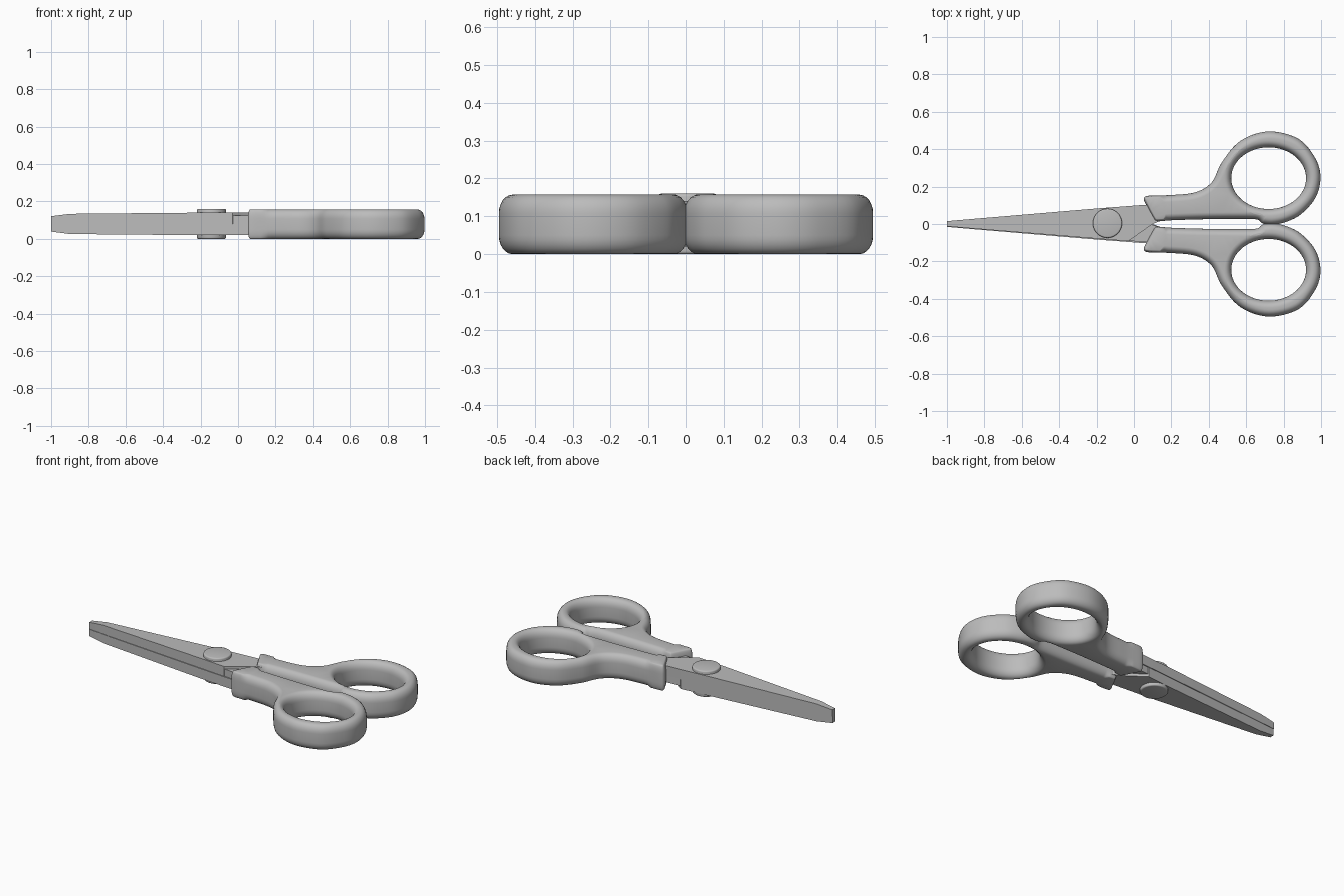
import bpy, bmesh, math
from mathutils import Vector

cube = bpy.data.objects.get("Cube")
if cube:
    bpy.data.objects.remove(cube, do_unlink=True)

grey = bpy.data.materials.new("plain_grey")
grey.use_nodes = True
colour = (0.5, 0.5, 0.5, 1)
grey.diffuse_color = colour
grey.node_tree.nodes["Principled BSDF"].inputs["Base Color"].default_value = colour


def finish(bm, name, angle=40):
    """Turn a bmesh into a shaded object."""
    bmesh.ops.recalc_face_normals(bm, faces=bm.faces[:])
    mesh = bpy.data.meshes.new(name)
    bm.to_mesh(mesh)
    bm.free()
    mesh.materials.append(grey)
    obj = bpy.data.objects.new(name, mesh)
    bpy.context.collection.objects.link(obj)
    bpy.ops.object.select_all(action="DESELECT")
    obj.select_set(True)
    bpy.context.view_layer.objects.active = obj
    bpy.ops.object.shade_smooth_by_angle(angle=math.radians(angle))
    return obj


def smooth_loop(points, steps=6):
    """Closed Catmull-Rom curve through the points."""
    pts = [Vector(p) for p in points]
    n, out = len(pts), []
    for i in range(n):
        a, b, c, d = (pts[(i + k) % n] for k in (-1, 0, 1, 2))
        # end corners stay straight instead of overshooting
        scale = min(1, (c - b).length / max((c - a).length, 1e-6) * 2)
        scale2 = min(1, (c - b).length / max((d - b).length, 1e-6) * 2)
        m0, m1 = (c - a) * 0.5 * scale, (d - b) * 0.5 * scale2
        for s in range(steps):
            t = s / steps
            out.append(b * (2*t**3 - 3*t*t + 1) + m0 * (t**3 - 2*t*t + t)
                       + c * (3*t*t - 2*t**3) + m1 * (t**3 - t*t))
    return out


def inset(loop, amount, side):
    out = []
    for i, p in enumerate(loop):
        d = (loop[(i + 1) % len(loop)] - loop[i - 1]).normalized()
        k = amount * (0.35 if p.x < 0.16 else 1)
        out.append(p + Vector((d.y, -d.x)) * k * side)
    return out


def skin(bm, loop, side, height, radius, drop):
    """Wall with rounded upper and lower rims; returns the two rim loops."""
    levels = []
    for half in (0, 1):
        for j in range(7):
            a = j / 6 * math.pi / 2
            if half == 0:
                levels.append((1 - math.sin(a), drop * (1 - math.cos(a))))
            else:
                levels.append((1 - math.cos(a), height - drop * (1 - math.sin(a))))
    rings = []
    for f, z in levels:
        rings.append([bm.verts.new((p.x, p.y, z)) for p in inset(loop, radius * f, side)])
    for r0, r1 in zip(rings, rings[1:]):
        for i in range(len(loop)):
            j = (i + 1) % len(loop)
            bm.faces.new((r0[i], r0[j], r1[j], r1[i]))
    return rings[0], rings[-1]


# Handles: a shank flowing into an oval finger ring
outline = [(0.062, 0.148), (0.09, 0.152), (0.2, 0.155), (0.33, 0.17), (0.415, 0.222),
           (0.47, 0.33), (0.57, 0.445), (0.72, 0.495), (0.88, 0.455), (0.97, 0.35),
           (0.997, 0.25), (0.97, 0.14), (0.89, 0.05), (0.81, 0.01), (0.74, -0.004),
           (0.69, 0.002), (0.665, 0.022), (0.62, 0.027), (0.4, 0.026), (0.2, 0.02),
           (0.125, 0.014), (0.11, 0.02), (0.055, 0.122), (0.053, 0.138)]
outer = smooth_loop(outline)
hole = [Vector((0.72 + 0.2 * math.cos(a), 0.245 + 0.165 * math.sin(a)))
        for a in (-2 * math.pi * i / 72 for i in range(72))]

for name, sign in (("left_handle", 1), ("right_handle", -1)):
    bm = bmesh.new()
    rims_out = skin(bm, outer, 1, 0.157, 0.036, 0.05)
    rims_in = skin(bm, hole, -1, 0.157, 0.036, 0.05)
    for rim_a, rim_b in zip(rims_out, rims_in):
        edges = [bm.edges.get((r[i - 1], r[i])) for r in (rim_a, rim_b) for i in range(len(r))]
        bmesh.ops.triangle_fill(bm, edges=edges, use_beauty=True)
    for v in bm.verts:
        v.co.y *= sign
    finish(bm, name)


def plate(name, points, low, high):
    """Flat plate whose lower and upper heights are functions of x."""
    bm = bmesh.new()
    rows = [[bm.verts.new((x, y, f(x))) for x, y in points] for f in (low, high)]
    n = len(points)
    for row in rows:
        bmesh.ops.triangulate(bm, faces=[bm.faces.new(row)])
    for i in range(n):
        j = (i + 1) % n
        bm.faces.new((rows[0][i], rows[0][j], rows[1][j], rows[1][i]))
    return finish(bm, name, 20)


def thickness(x):
    """Half thickness of the closed blades, thinning at the tip."""
    if x < -0.9:
        return 0.041 + (x + 1) * 0.13
    return 0.054 + min(x + 0.9, 0.7) * 0.009


# Blades: the closed pair, each crossing to its own handle
blade = [(-1, -0.012), (-0.97, -0.015), (-0.9, -0.021), (-0.2, -0.078), (-0.03, -0.092),
         (0.1, 0), (0.2, 0.04), (0.2, 0.11), (0.05, 0.102), (-0.2, 0.083),
         (-0.9, 0.024), (-0.97, 0.018), (-1, 0.015)]
plate("upper_blade", blade, lambda x: 0.08, lambda x: 0.08 + thickness(x))
plate("lower_blade", [(x, -y) for x, y in blade], lambda x: 0.08 - thickness(x), lambda x: 0.08)

# Tangs: thinner core joining the blades to the handles
half = [(-0.15, 0.08), (0.2, 0.108), (0.2, 0.04), (0.1, 0.004)]
tang = half + [(x, -y) for x, y in reversed(half)]
plate("tangs", tang, lambda x: 0.036, lambda x: 0.124)

# Pivot: rivet with a softened head on both faces
bm = bmesh.new()
bmesh.ops.create_cone(bm, cap_ends=True, segments=48, radius1=0.078, radius2=0.078, depth=0.16)
rims = [e for e in bm.edges if abs(e.verts[0].co.z - e.verts[1].co.z) < 0.001]
bmesh.ops.bevel(bm, geom=rims, offset=0.008, segments=3, profile=0.5, affect="EDGES")
bmesh.ops.translate(bm, verts=bm.verts[:], vec=(-0.142, 0.004, 0.08))
finish(bm, "pivot_rivet")
